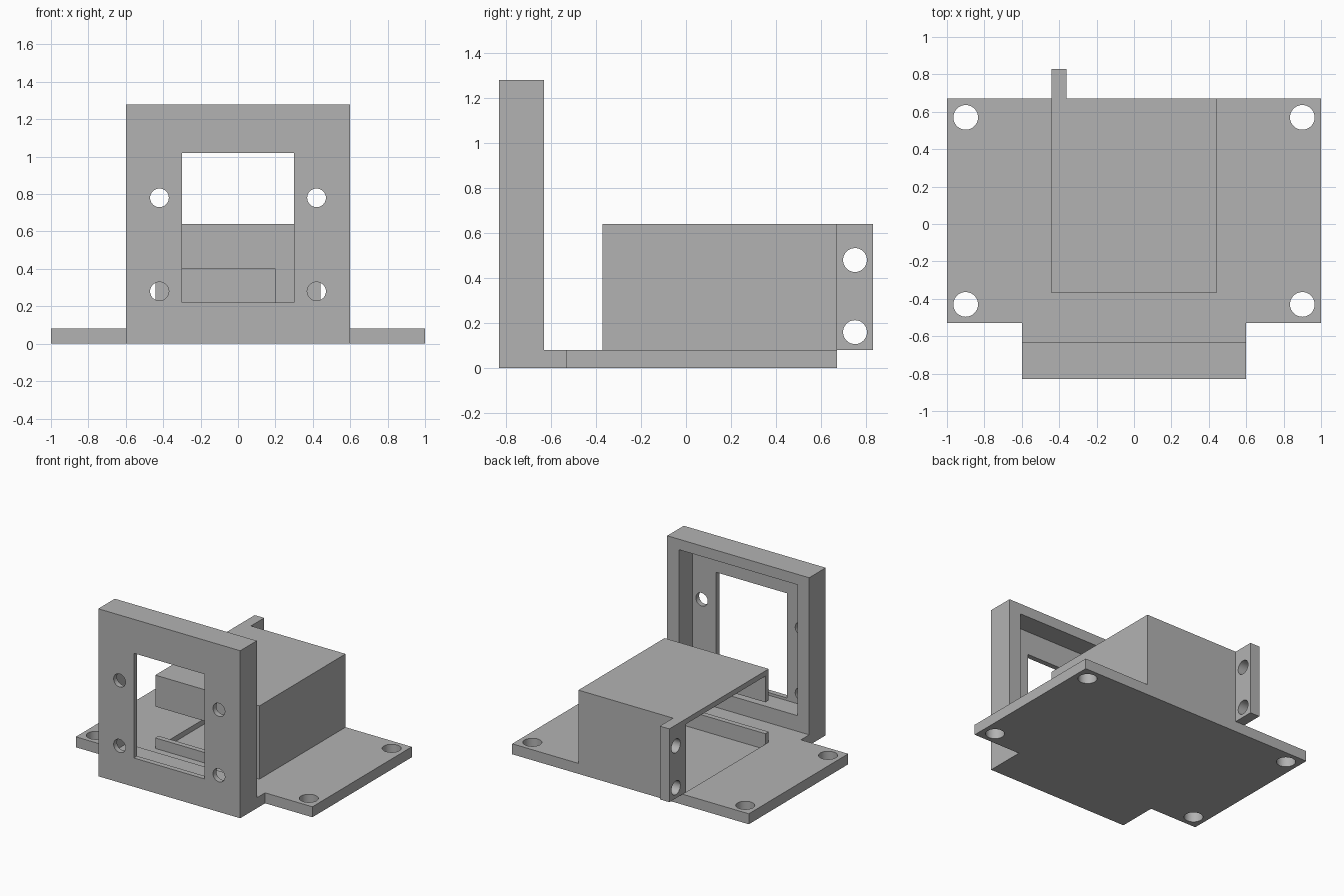
import bpy
import math

if "Cube" in bpy.data.objects:
    bpy.data.objects.remove(bpy.data.objects["Cube"])

grey = bpy.data.materials.new("plain_grey")
grey.use_nodes = True
colour = (0.45, 0.45, 0.45, 1)
grey.diffuse_color = colour
grey.node_tree.nodes["Principled BSDF"].inputs["Base Color"].default_value = colour


def box(name, x, y, z):
    """Box from (min, max) ranges."""
    bpy.ops.mesh.primitive_cube_add(size=1, location=[sum(r) / 2 for r in (x, y, z)])
    ob = bpy.context.object
    ob.name = ob.data.name = name
    ob.scale = [r[1] - r[0] for r in (x, y, z)]
    bpy.ops.object.transform_apply(location=True, rotation=True, scale=True)
    ob.data.materials.append(grey)
    return ob


def drill(axis, centre, radius):
    """Round cutter along an axis."""
    turn = {"x": (0, math.pi / 2, 0), "y": (math.pi / 2, 0, 0), "z": (0, 0, 0)}[axis]
    bpy.ops.mesh.primitive_cylinder_add(vertices=40, radius=radius, depth=0.5,
                                        location=centre, rotation=turn)
    ob = bpy.context.object
    ob.data.materials.append(grey)
    return ob


def combine(target, others, operation="DIFFERENCE"):
    """Apply booleans and remove the helper shapes."""
    for other in others:
        other.hide_render = True
        mod = target.modifiers.new("boolean", "BOOLEAN")
        mod.operation, mod.solver, mod.object = operation, "EXACT", other
        bpy.context.view_layer.objects.active = target
        bpy.ops.object.modifier_apply(modifier=mod.name)
        bpy.data.objects.remove(other)


# Base plate with a narrower neck, a shallow pocket and corner holes
base = box("base_plate", (-1, 1), (-0.53, 0.67), (0, 0.08))
combine(base, [box("neck", (-0.6, 0.6), (-0.63, -0.5), (0, 0.08))], "UNION")
cuts = [box("pocket", (-0.44, 0.4), (-0.33, 0.63), (0.04, 0.2))]
cuts += [drill("z", (x, y, 0), 0.066) for x in (-0.9, 0.9) for y in (-0.43, 0.57)]
combine(base, cuts)

# Upright frame with a rear recess, a window and four screw holes
frame = box("front_frame", (-0.6, 0.6), (-0.83, -0.63), (0, 1.28))
cuts = [box("recess", (-0.5, 0.5), (-0.79, -0.5), (0.2, 1.2)),
        box("window", (-0.3, 0.3), (-1, -0.5), (0.22, 1.02))]
cuts += [drill("y", (x, -0.8, z), 0.05) for x in (-0.42, 0.42) for z in (0.28, 0.78)]
combine(frame, cuts)

# Hollow housing, open on one side, with a slot in its front wall
housing = box("housing", (-0.44, 0.44), (-0.37, 0.67), (0.08, 0.64))
combine(housing, [box("cavity", (-0.6, 0.4), (-0.33, 0.63), (-0.1, 0.6)),
                  box("slot", (-0.6, 0.2), (-0.5, -0.2), (0.16, 0.4))])

# Rear tab with two cross holes
tab = box("mounting_tab", (-0.44, -0.36), (0.67, 0.83), (0.08, 0.64))
combine(tab, [drill("x", (-0.4, 0.75, z), 0.053) for z in (0.16, 0.48)])

# Smooth hole walls, sharp edges elsewhere
bpy.ops.object.select_all(action="DESELECT")
for ob in (base, frame, housing, tab):
    ob.select_set(True)
bpy.context.view_layer.objects.active = base
bpy.ops.object.shade_smooth_by_angle(angle=math.radians(30))
